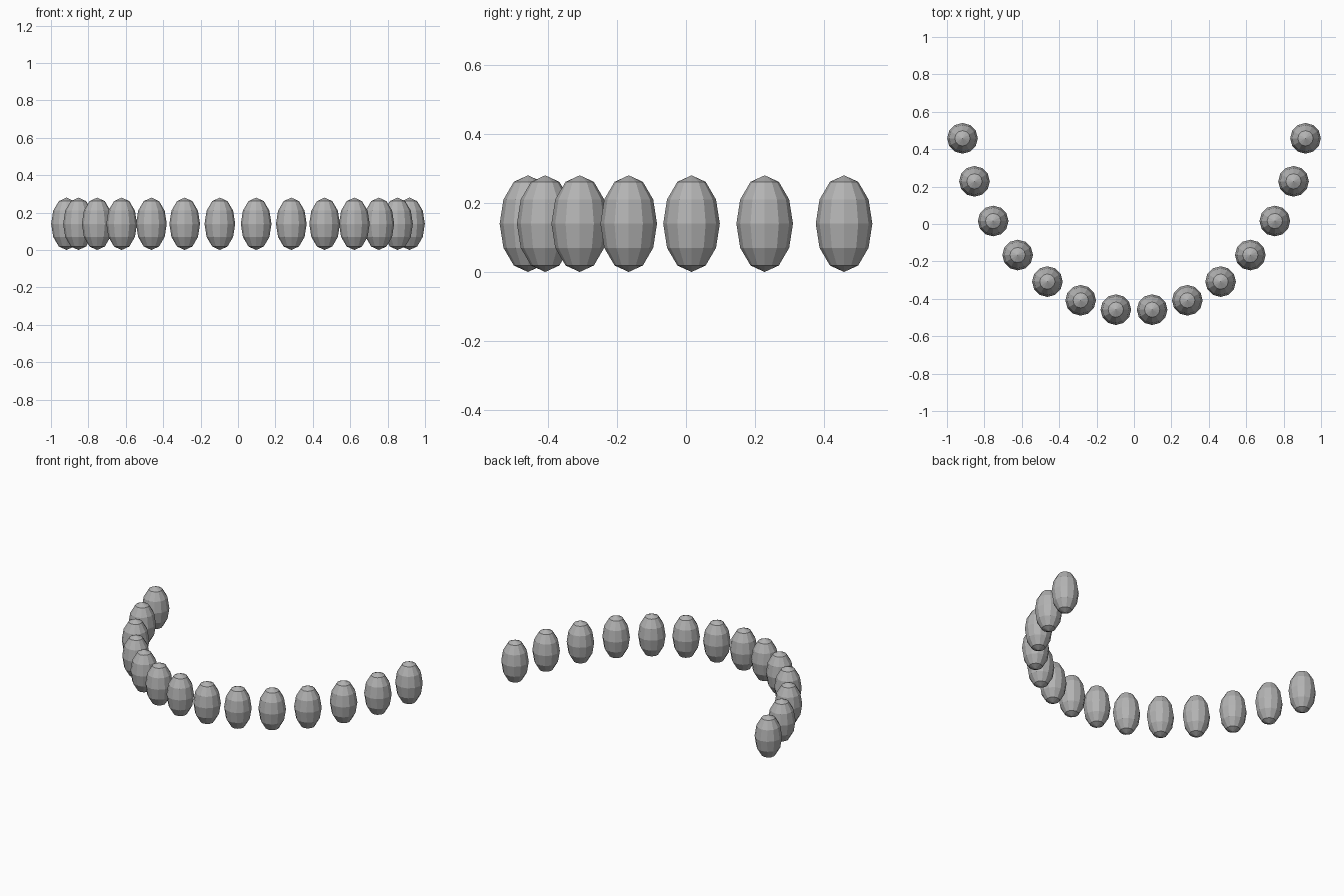
import bpy
import math

if "Cube" in bpy.data.objects:
    bpy.data.objects.remove(bpy.data.objects["Cube"])

# single grey colour
grey = bpy.data.materials.new("bead_grey")
grey.diffuse_color = (0.45, 0.45, 0.45, 1.0)
grey.use_nodes = True
grey.node_tree.nodes["Principled BSDF"].inputs["Base Color"].default_value = grey.diffuse_color

# bead size
RADIUS = 0.082
HALF_HEIGHT = 0.14

# centres of the beads on the right half of the arc, from front to back
ARC = [(0.097, -0.458), (0.285, -0.408), (0.463, -0.308), (0.622, -0.166),
       (0.753, 0.016), (0.853, 0.228), (0.917, 0.458)]


def add_bead(name, x, y):
    """Low-poly upright egg-shaped bead."""
    bpy.ops.mesh.primitive_uv_sphere_add(segments=12, ring_count=6, radius=1,
                                         location=(x, y, HALF_HEIGHT))
    bead = bpy.context.object
    bead.name = name
    bead.scale = (RADIUS, RADIUS, HALF_HEIGHT)
    bpy.ops.object.transform_apply(location=False, rotation=False, scale=True)
    bpy.ops.object.shade_flat()
    bead.data.materials.append(grey)


# mirrored halves of the bead arc
for i, (x, y) in enumerate(ARC, 1):
    add_bead(f"bead_right_{i}", x, y)
    add_bead(f"bead_left_{i}", -x, y)
